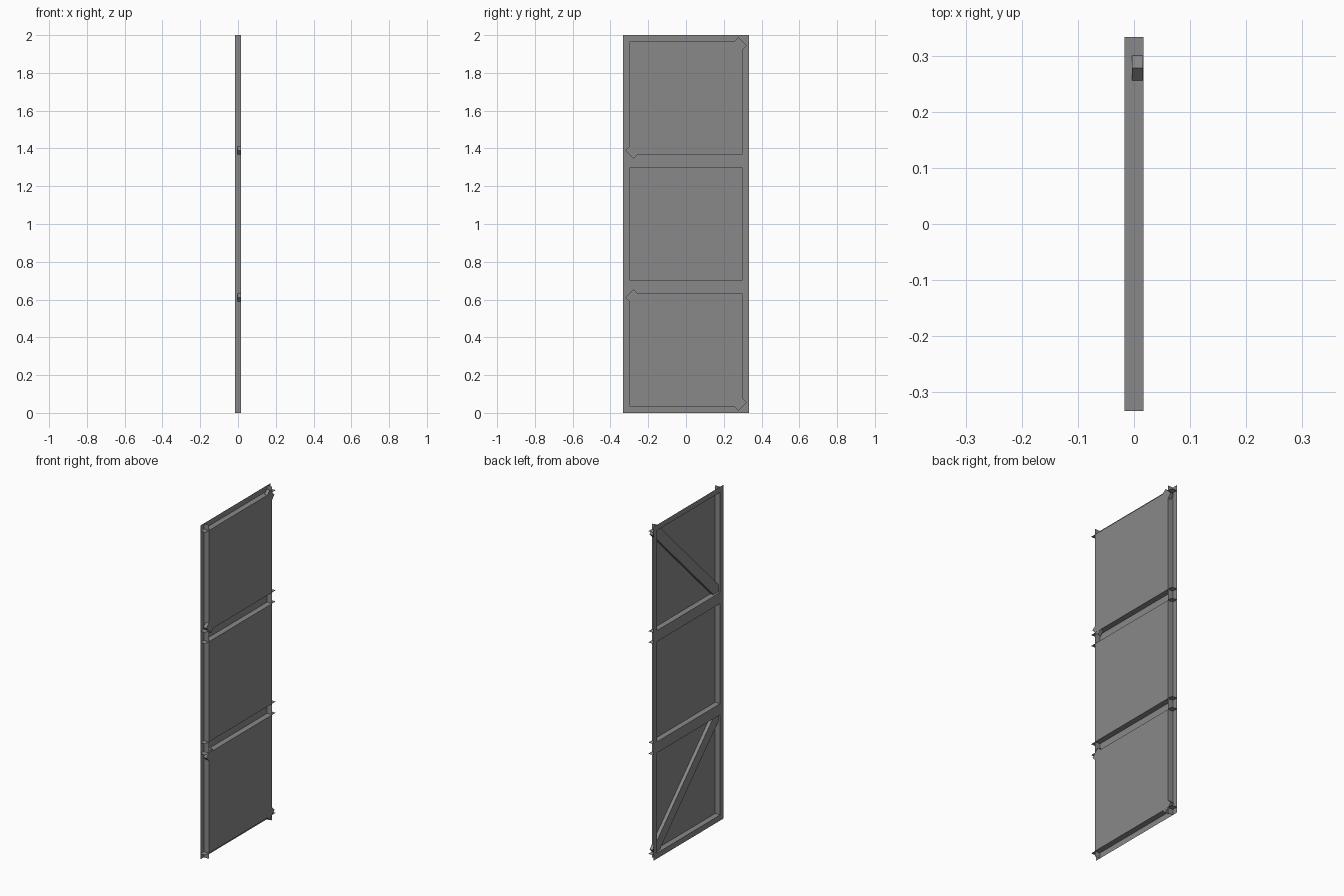
import bpy, bmesh, math
from mathutils import Matrix, Vector

cube = bpy.data.objects.get("Cube")
if cube:
    bpy.data.objects.remove(cube)

grey = bpy.data.materials.new("steel_grey")
grey.use_nodes = True
grey.diffuse_color = (0.25, 0.25, 0.25, 1)
grey.node_tree.nodes["Principled BSDF"].inputs["Base Color"].default_value = grey.diffuse_color

# Overall sizes: half depth, half width, height, rim width, panel side
D, W, H, RIM, SIDE = 1 / 60, 1 / 3, 2.0, 1 / 30, 0.6
INNER = W - RIM
BOTTOMS = [RIM + i * (SIDE + 2 * RIM) for i in range(3)]


def make_object(name, bm):
    mesh = bpy.data.meshes.new(name)
    bm.to_mesh(mesh)
    bm.free()
    mesh.materials.append(grey)
    obj = bpy.data.objects.new(name, mesh)
    bpy.context.collection.objects.link(obj)
    return obj


def sheet(name, rects, axis, flip=False):
    """Flat rectangles (position, low_a, high_a, low_b, high_b) square to an axis."""
    bm = bmesh.new()
    for pos, a0, a1, b0, b1 in rects:
        corners = []
        for a, b in ((a0, b0), (a1, b0), (a1, b1), (a0, b1)):
            p = [a, b]
            p.insert(axis, pos)
            corners.append(bm.verts.new(p))
        face = bm.faces.new(corners)
        if flip:
            face.normal_flip()
    return make_object(name, bm)


# Raised square panels on the +x side
for name, z in zip(("lower_panel", "middle_panel", "upper_panel"), BOTTOMS):
    sheet(name, [(D, -INNER, INNER, z, z + SIDE)], 0)

# Frame face on the -x side: rails across, stiles between them
edges = [0] + [e for z in BOTTOMS for e in (z, z + SIDE)] + [H]
rails = [(-D, -W, W, edges[i], edges[i + 1]) for i in range(0, len(edges), 2)]
stiles = [(-D, s * (W - RIM / 2) - RIM / 2, s * (W - RIM / 2) + RIM / 2, z, z + SIDE)
          for z in BOTTOMS for s in (-1, 1)]
sheet("frame_face", rails + stiles, 0, flip=True)

# Webs joining the panels to the frame face, running to the outer edges
sheet("rail_webs", [(e, -D, D, -W, W) for e in edges[1:-1]], 2)
sheet("stile_webs", [(s * INNER, -D, D, 0, H) for s in (-1, 1)], 1)

# Diagonal braces behind the lower and upper panels
THICK, WIDE = 0.02, 0.063
for name, z, tilt in (("lower_brace", BOTTOMS[0], -1), ("upper_brace", BOTTOMS[2], 1)):
    bm = bmesh.new()
    bmesh.ops.create_cube(bm, size=1)
    bmesh.ops.scale(bm, vec=Vector((THICK, SIDE * math.sqrt(2), WIDE)), verts=bm.verts)
    bmesh.ops.rotate(bm, matrix=Matrix.Rotation(tilt * math.pi / 4, 3, "X"), verts=bm.verts)
    bmesh.ops.translate(bm, vec=Vector((D - THICK / 2 - 0.0005, 0, z + SIDE / 2)), verts=bm.verts)
    make_object(name, bm)
